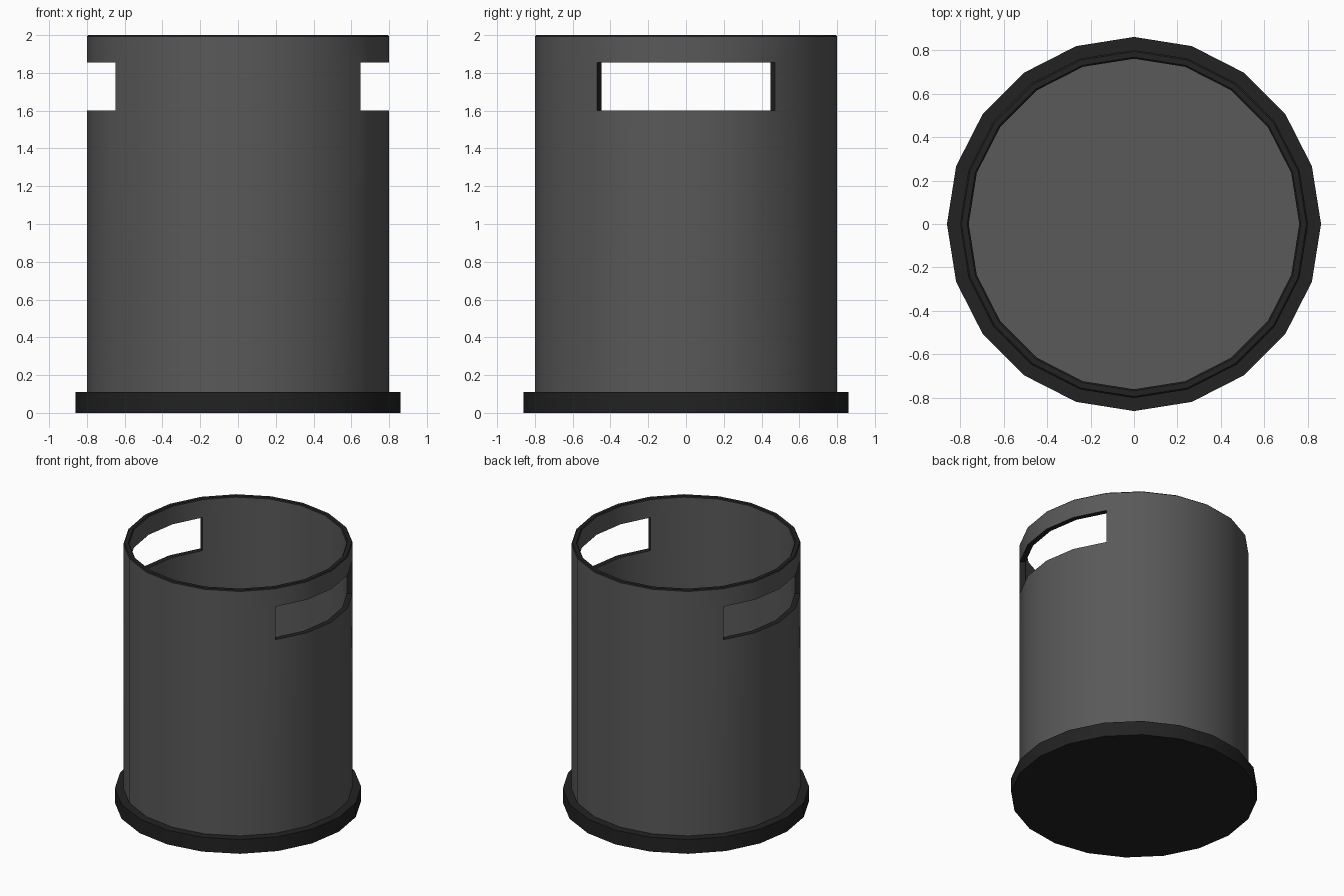
import bpy, bmesh, math

if "Cube" in bpy.data.objects:
    bpy.data.objects.remove(bpy.data.objects["Cube"])

N = 20                       # sides
R_OUT, R_IN, R_BASE = 0.80, 0.76, 0.86
BASE_H, FLOOR_Z, TOP = 0.11, 0.14, 2.0
SLOT_Z0, SLOT_Z1 = 1.60, 1.855
BEV = 0.007


def material(name, v):
    m = bpy.data.materials.new(name)
    m.diffuse_color = (v, v, v, 1)
    m.use_nodes = True
    m.node_tree.nodes["Principled BSDF"].inputs["Base Color"].default_value = m.diffuse_color
    return m


grey = material("grey body", 0.1)
dark = material("dark trim", 0.016)


def ring(bm, r, z):
    return [bm.verts.new((r * math.cos(2 * math.pi * i / N),
                          r * math.sin(2 * math.pi * i / N), z)) for i in range(N)]


def finish(bm, name, mats):
    bmesh.ops.recalc_face_normals(bm, faces=bm.faces)
    me = bpy.data.meshes.new(name)
    bm.to_mesh(me)
    bm.free()
    for m in mats:
        me.materials.append(m)
    ob = bpy.data.objects.new(name, me)
    bpy.context.collection.objects.link(ob)
    me.shade_smooth()
    me.set_sharp_from_angle(angle=math.radians(30))


# Base disc
bm = bmesh.new()
bmesh.ops.create_cone(bm, cap_ends=True, segments=N, radius1=R_BASE, radius2=R_BASE, depth=BASE_H)
bm.verts.ensure_lookup_table()
# turn so that a corner lies on the x axis
v = bm.verts[0].co
turn = -math.atan2(v.y, v.x)
for v in bm.verts:
    a = math.atan2(v.co.y, v.co.x) + turn
    v.co = (R_BASE * math.cos(a), R_BASE * math.sin(a), v.co.z + BASE_H / 2)
finish(bm, "base_disc", [dark])

# Cup body: closed profile from outer foot, over the rim, to the inner floor
profile = [(R_OUT, BASE_H), (R_OUT, SLOT_Z0), (R_OUT, SLOT_Z1), (R_OUT, TOP - BEV),
           (R_OUT - BEV, TOP), (R_IN + BEV, TOP), (R_IN, TOP - BEV),
           (R_IN, SLOT_Z1), (R_IN, SLOT_Z0), (R_IN, FLOOR_Z)]
bm = bmesh.new()
rings = [ring(bm, r, z) for r, z in profile]
slot = {i for i in range(N) if abs(math.cos(2 * math.pi * (i + 0.5) / N)) > math.cos(math.radians(36))}


def quad(a, b, c, d, mat):
    bm.faces.new((a, b, c, d)).material_index = mat


for k in range(len(rings) - 1):
    for i in range(N):
        if k in (1, 7) and i in slot:
            continue
        j = (i + 1) % N
        quad(rings[k][i], rings[k][j], rings[k + 1][j], rings[k + 1][i], 1 if k in (3, 4, 5) else 0)

# Dark edges of the two hand slots
for i in slot:
    j = (i + 1) % N
    for o, n in ((1, 8), (2, 7)):
        quad(rings[o][i], rings[o][j], rings[n][j], rings[n][i], 1)
    for e, neighbour in ((i, (i - 1) % N), (j, j)):
        if neighbour not in slot:
            quad(rings[1][e], rings[2][e], rings[7][e], rings[8][e], 1)

# Floor and underside
bm.faces.new(rings[-1])
bm.faces.new(rings[0])
finish(bm, "bin_body", [grey, dark])
